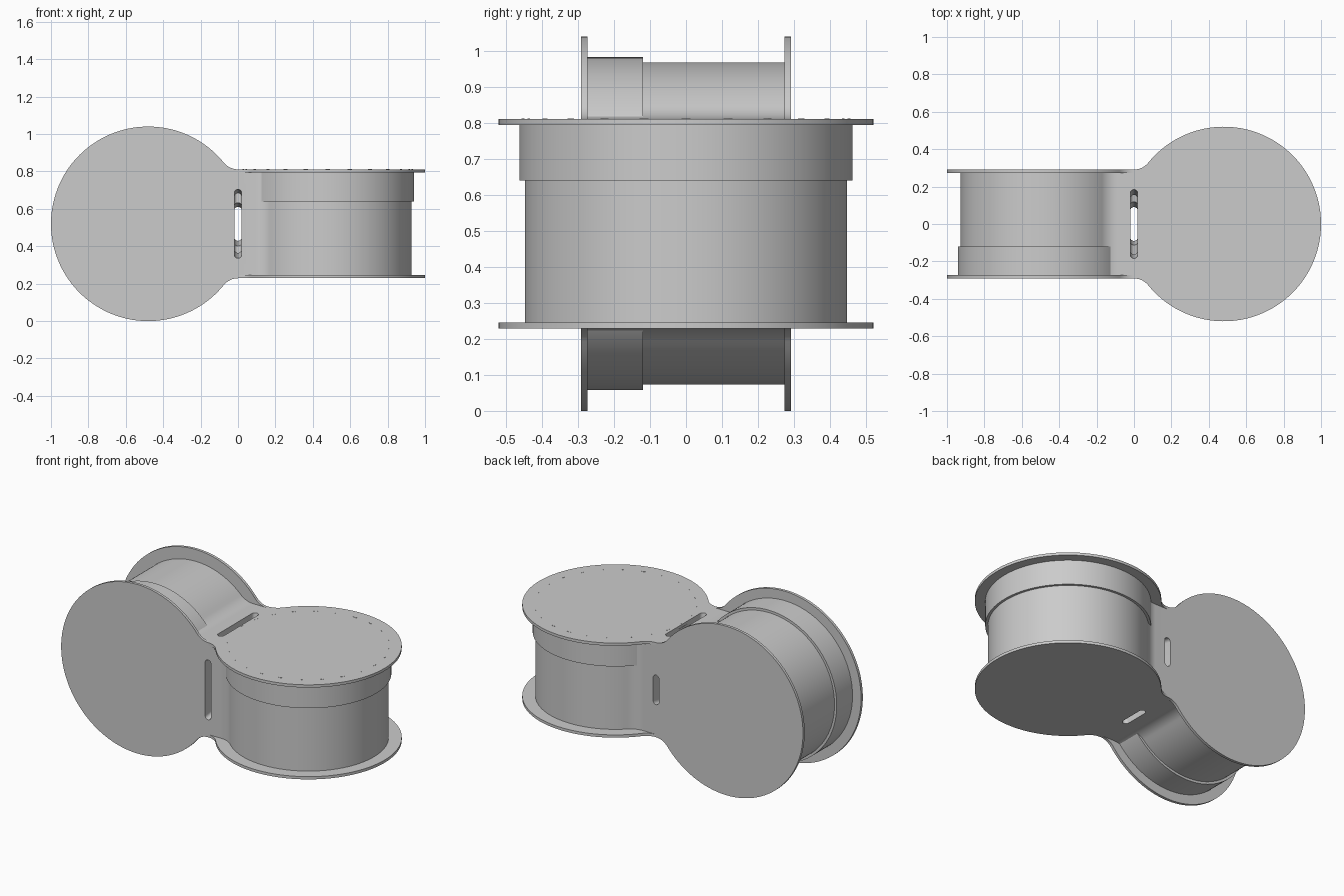
import bpy, bmesh, math
from mathutils import Vector

if "Cube" in bpy.data.objects:
    bpy.data.objects.remove(bpy.data.objects["Cube"])

H = 0.291      # half height of a drum and half width of the square neck
T = 0.017      # flange thickness
C = 0.48       # drum centre distance from the middle
Z0 = 0.52      # height of the model's centre

grey = bpy.data.materials.new("light_grey")
grey.diffuse_color = (0.6, 0.6, 0.6, 1)
grey.use_nodes = True
grey.node_tree.nodes["Principled BSDF"].inputs["Base Color"].default_value = grey.diffuse_color


def upright(u, v, w):      # right drum, axis along z
    return Vector((u, v, Z0 + w))


def sideways(u, v, w):     # left drum, axis along y
    return Vector((-u, -w, Z0 + v))


def keyhole(R, r, n=112):
    """Disc of radius R blended by fillets of radius r into the neck strip."""
    fx = C - math.sqrt((R + r) ** 2 - (H + r) ** 2)
    fy = H + r
    ang = math.atan2(fy, fx - C)           # tangent direction on the disc
    half = [(0.0, H)]
    a0, a1 = -math.pi / 2, ang - math.pi
    for i in range(13):                    # concave fillet
        a = a0 + (a1 - a0) * i / 12
        half.append((fx + r * math.cos(a), fy + r * math.sin(a)))
    m = n // 2
    for i in range(1, m + 1):              # disc arc down to the far end
        a = ang * (1 - i / m)
        half.append((C + R * math.cos(a), R * math.sin(a)))
    return half + [(x, -y) for x, y in reversed(half[:-1])]


def circle(cx, R, n=112):
    return [(cx + R * math.cos(2 * math.pi * i / n),
             R * math.sin(2 * math.pi * i / n)) for i in range(n)]


def slot(length, width=0.02):
    pts = []
    for s in (1, -1):
        for i in range(13):
            a = math.pi * i / 12
            pts.append((s * width * math.cos(a),
                        s * (length - width + width * math.sin(a))))
    return pts


def loft(name, frame, low, high, w0, w1):
    bm = bmesh.new()
    a = [bm.verts.new(frame(u, v, w0)) for u, v in low]
    b = [bm.verts.new(frame(u, v, w1)) for u, v in high]
    n = len(a)
    bm.faces.new(a[::-1])
    bm.faces.new(b)
    for i in range(n):
        j = (i + 1) % n
        bm.faces.new((a[i], a[j], b[j], b[i]))
    bmesh.ops.recalc_face_normals(bm, faces=bm.faces)
    me = bpy.data.meshes.new(name)
    bm.to_mesh(me)
    bm.free()
    me.materials.append(grey)
    ob = bpy.data.objects.new(name, me)
    bpy.context.collection.objects.link(ob)
    return ob


parts, cutters = [], []
for label, frame in (("upright", upright), ("sideways", sideways)):
    # drum body with neck, raised collar and two flanges
    body, plate = keyhole(0.447, 0.12), keyhole(0.52, 0.10)
    parts.append(loft(label + "_drum_body", frame, body, body, -H + T, H - T))
    for side, w in (("lower", -H), ("upper", H - T)):
        parts.append(loft(f"{label}_{side}_flange", frame, plate, plate, w, w + T))
    # tapered slot through the neck
    cutters.append(loft(label + "_slot_cutter", frame, slot(0.09), slot(0.185),
                        -H - 0.005, H + 0.005))

# cut the slots
for ob in parts:
    for c in cutters:
        mod = ob.modifiers.new("slot", 'BOOLEAN')
        mod.operation = 'DIFFERENCE'
        mod.solver = 'EXACT'
        mod.object = c
bpy.context.view_layer.update()
dg = bpy.context.evaluated_depsgraph_get()
cut = [bpy.data.meshes.new_from_object(ob.evaluated_get(dg)) for ob in parts]
for ob, me in zip(parts, cut):
    ob.modifiers.clear()
    ob.data = me
for c in cutters:
    bpy.data.objects.remove(c)

# raised collars under the upper flange
for label, frame in (("upright", upright), ("sideways", sideways)):
    ring = circle(C, 0.462)
    parts.append(loft(label + "_collar", frame, ring, ring, 0.12, H - T))

# ring of tiny marks on the top flange
for i in range(24):
    a = 2 * math.pi * i / 24
    d, t = Vector((math.cos(a), math.sin(a))), Vector((-math.sin(a), math.cos(a)))
    mid = Vector((C, 0)) + d * 0.452
    lens = [tuple(mid + t * p + d * q) for p, q in
            ((-0.013, 0), (0, -0.004), (0.013, 0), (0, 0.004))]
    parts.append(loft(f"rim_mark_{i + 1}", upright, lens, lens, H - 0.002, H + 0.001))

# smooth shading with sharp rims
bpy.ops.object.select_all(action='DESELECT')
for ob in parts:
    ob.select_set(True)
bpy.context.view_layer.objects.active = parts[0]
bpy.ops.object.shade_smooth_by_angle(angle=math.radians(30))
